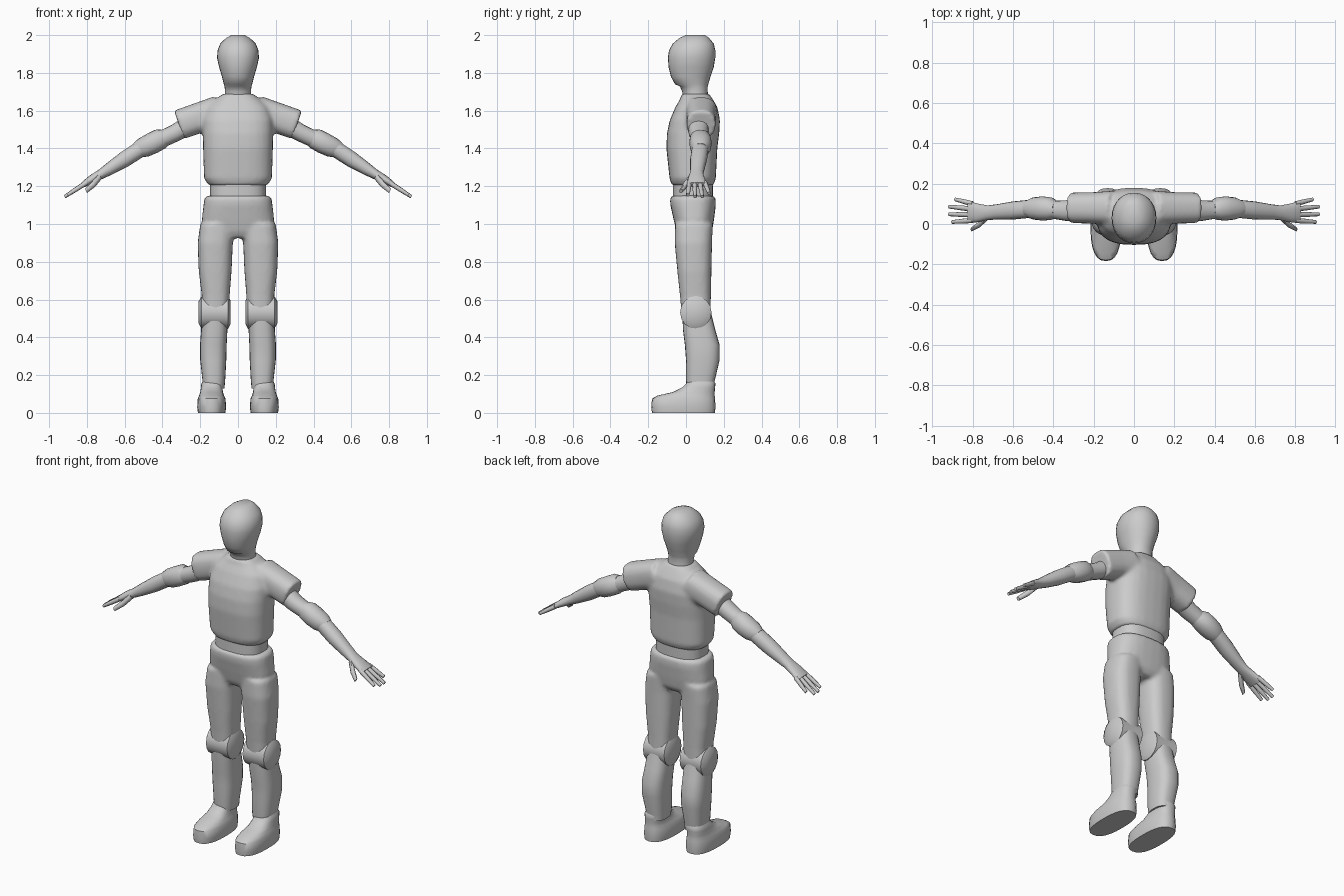
import bpy, bmesh, math
from mathutils import Vector

X, Y, Z = Vector((1, 0, 0)), Vector((0, 1, 0)), Vector((0, 0, 1))
ARM_UP = Vector((0.5, 0, 0.87))
SLEEVE_UP = Vector((0.34, 0, 0.94))


def ring(c, u, v, hu, hv, n=24, e=2.4):
    """Superellipse cross-section with half sizes hu, hv along axes u, v."""
    pts = []
    for i in range(n):
        a = 2 * math.pi * i / n
        s, t = math.cos(a), math.sin(a)
        pts.append(Vector(c) + u * hu * math.copysign(abs(s) ** (2 / e), s)
                   + v * hv * math.copysign(abs(t) ** (2 / e), t))
    return pts


def upright(rows, n=24, e=2.4):
    """Vertical loft; rows are z, x0, x1, y0, y1."""
    return [ring(((a + b) / 2, (c + d) / 2, z), X, Y, (b - a) / 2, (d - c) / 2, n, e)
            for z, a, b, c, d in rows]


def centred(rows, e=2.4):
    """Vertical loft symmetric in x; rows are z, half width, y0, y1."""
    return upright([(z, -w, w, c, d) for z, w, c, d in rows], 28, e)


def limb(rows, up=ARM_UP, n=16, e=2.2):
    """Arm loft; rows are x, y, z, half depth, half thickness."""
    return [ring((x, y, z), Y, up, hu, hv, n, e) for x, y, z, hu, hv in rows]


def build(name, middle=(), sides=(), voxel=0):
    """Skin the lofts; side lofts are mirrored; voxel > 0 melts them together."""
    flipped = [[[Vector((-p.x, p.y, p.z)) for p in r] for r in l] for l in sides]
    bm = bmesh.new()
    for loft in list(middle) + list(sides) + flipped:
        vs = [[bm.verts.new(p) for p in r] for r in loft]
        n = len(vs[0])
        for a, b in zip(vs, vs[1:]):
            for i in range(n):
                j = (i + 1) % n
                bm.faces.new((a[i], a[j], b[j], b[i]))
        bm.faces.new(vs[0][::-1])
        bm.faces.new(vs[-1])
    bmesh.ops.recalc_face_normals(bm, faces=bm.faces[:])
    me = bpy.data.meshes.new(name)
    bm.to_mesh(me)
    bm.free()
    ob = bpy.data.objects.new(name, me)
    bpy.context.collection.objects.link(ob)
    bpy.ops.object.select_all(action='DESELECT')
    ob.select_set(True)
    bpy.context.view_layer.objects.active = ob
    bpy.ops.object.shade_smooth_by_angle(angle=math.radians(50))
    if voxel:
        m = ob.modifiers.new("melt", 'REMESH')
        m.mode, m.voxel_size, m.use_smooth_shade = 'VOXEL', voxel, True
        s = ob.modifiers.new("relax", 'SMOOTH')
        s.factor, s.iterations = 0.5, 5
    return ob


# head and neck
build("head", [centred([
    (1.64, .075, -.01, .12), (1.70, .069, -.02, .115), (1.728, .071, -.032, .115),
    (1.74, .075, -.058, .118), (1.78, .085, -.08, .13), (1.83, .100, -.092, .147),
    (1.88, .111, -.096, .155), (1.92, .108, -.09, .155), (1.955, .094, -.07, .147),
    (1.985, .063, -.035, .122), (2.0, .035, .0, .1)], 2.1)])

# shirt with short sleeves
shirt = centred([
    (1.205, .155, -.075, .145), (1.24, .18, -.087, .158), (1.40, .185, -.104, .166),
    (1.48, .187, -.101, .176), (1.55, .187, -.086, .18), (1.62, .165, -.056, .166),
    (1.66, .12, -.032, .142), (1.69, .078, -.022, .122)], 2.6)
sleeve = limb([(.10, .08, 1.595, .085, .085), (.20, .08, 1.565, .078, .08),
               (.312, .08, 1.525, .076, .08)], SLEEVE_UP, 24, 2.5)
build("shirt", [shirt], [sleeve], voxel=.011)

# waist
build("waist", [centred([(1.09, .147, -.07, .14), (1.26, .147, -.07, .145)], 2.6)])

# trousers: hips and thighs
hips = centred([
    (.925, .09, -.03, .115), (.96, .17, -.05, .138), (1.02, .192, -.065, .148),
    (1.10, .183, -.083, .158), (1.135, .178, -.085, .157), (1.15, .165, -.075, .145)], 2.6)
thigh = upright([
    (.48, .05, .19, -.02, .13), (.62, .044, .192, -.032, .132),
    (.75, .034, .208, -.046, .135), (.9, .027, .214, -.06, .138),
    (1.0, .02, .2, -.058, .142)], e=2.6)
build("trousers", [hips], [thigh], voxel=.011)

# knees
build("knees", sides=[[ring((x, .052, .532), Y, Z, r, r * 1.05, 16, 2)
                       for x, r in ((.04, .06), (.052, .083), (.192, .083), (.209, .055))]])

# shins
build("shins", sides=[upright([
    (.13, .072, .185, .005, .15), (.17, .068, .188, .0, .152), (.28, .062, .2, .0, .178),
    (.36, .06, .201, -.006, .178), (.44, .056, .195, -.016, .155),
    (.54, .055, .19, -.02, .13)], e=2.6)])

# shoes
build("shoes", sides=[upright([
    (0, .067, .212, -.18, .153), (.03, .063, .216, -.184, .156), (.075, .066, .213, -.18, .154),
    (.092, .074, .206, -.15, .152), (.11, .08, .2, -.07, .152),
    (.135, .082, .196, -.02, .154), (.155, .078, .194, .0, .156),
    (.175, .082, .182, .012, .145)], e=2.5)])

# arms down to the palms
build("arms", sides=[limb([
    (.25, .068, 1.53, .056, .05), (.33, .066, 1.483, .052, .046), (.39, .07, 1.455, .046, .045),
    (.52, .075, 1.395, .045, .043), (.60, .067, 1.343, .045, .042), (.68, .06, 1.292, .038, .033),
    (.725, .056, 1.264, .036, .026), (.775, .055, 1.237, .046, .022),
    (.82, .06, 1.208, .054, .015)])])

# elbows
build("elbows", sides=[limb([
    (.383, .072, 1.462, .04, .044), (.412, .076, 1.45, .056, .056), (.455, .077, 1.427, .06, .057),
    (.50, .077, 1.405, .055, .054), (.532, .076, 1.39, .04, .043)])])

# fingers and thumbs: knuckle y, tip x, tip y
fingers = []
for y0, x1, y1 in ((.018, .903, .01), (.046, .918, .048), (.074, .918, .086), (.1, .888, .122)):
    z1 = 1.205 - .62 * (x1 - .82)
    fingers.append(limb([(.80, y0, 1.22, .013, .013), ((.80 + x1) / 2, (y0 + y1) / 2,
                         (1.22 + z1) / 2, .012, .012), (x1, y1, z1, .009, .009)], n=8, e=2))
thumb = limb([(.73, .035, 1.255, .02, .018), (.765, .0, 1.21, .016, .016),
              (.805, -.026, 1.175, .01, .012)], n=8, e=2)
build("fingers", sides=fingers + [thumb])
